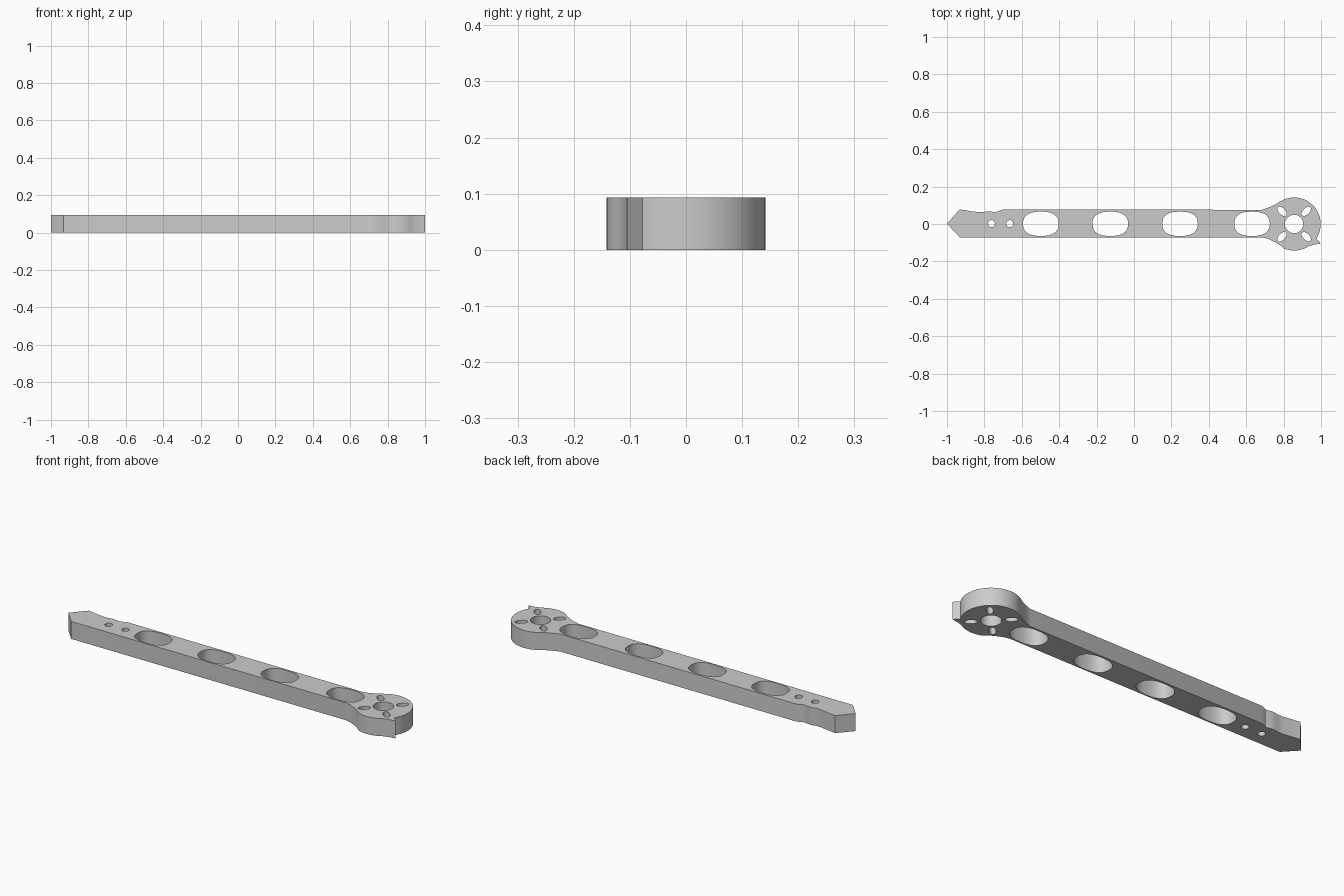
import bpy, bmesh
from math import cos, sin, radians, pi, copysign

if "Cube" in bpy.data.objects:
    bpy.data.objects.remove(bpy.data.objects["Cube"])

HEIGHT = 0.093
HEAD = (0.856, 0.0)


def arc(a0, a1, n, r=0.142):
    """Points along the round motor-mount head."""
    return [(HEAD[0] + r * cos(radians(a0 + (a1 - a0) * i / n)),
             HEAD[1] + r * sin(radians(a0 + (a1 - a0) * i / n))) for i in range(n + 1)]


def oval(cx, cy, rx, ry, turn=0.0, power=2.0, n=40):
    """Closed (super)ellipse outline, turned by an angle."""
    pts = []
    for i in range(n):
        t = 2 * pi * i / n
        x = rx * copysign(abs(cos(t)) ** (2 / power), cos(t))
        y = ry * copysign(abs(sin(t)) ** (2 / power), sin(t))
        pts.append((cx + x * cos(turn) - y * sin(turn), cy + x * sin(turn) + y * cos(turn)))
    return pts


# Outer outline: pointed root, notched top edge, flared head with a spur
outline = [(-1, 0.002), (-0.932, 0.078), (-0.835, 0.063), (-0.81, 0.063), (-0.785, 0.068),
           (-0.765, 0.067), (-0.74, 0.062), (-0.705, 0.077),
           (0.685, 0.076), (0.715, 0.086), (0.755, 0.104), (0.78, 0.12)]
outline += arc(113, -33, 24)
outline += [(1.0, -0.105), (0.962, -0.11)]
outline += arc(-57, -113, 9)
outline += [(0.78, -0.113), (0.755, -0.097), (0.715, -0.079), (0.685, -0.071), (-0.932, -0.071)]

loops = [outline]
# Lightening holes along the arm
loops += [oval(x, 0.001, 0.095, 0.065, power=2.5) for x in (-0.498, -0.127, 0.246, 0.631)]
# Root screw holes
loops += [oval(x, 0.002, 0.018, 0.019, n=24) for x in (-0.762, -0.664)]
# Shaft hole and four radial slots
loops.append(oval(*HEAD, 0.049, 0.049))
for sx in (-1, 1):
    for sy in (-1, 1):
        loops.append(oval(HEAD[0] + sx * 0.065, sy * 0.068, 0.031, 0.017,
                          turn=sx * sy * pi / 4, n=24))

# Filled flat curve extruded to the plate thickness
curve = bpy.data.curves.new("arm_profile", 'CURVE')
curve.dimensions = '2D'
curve.fill_mode = 'BOTH'
curve.extrude = HEIGHT / 2
for pts in loops:
    s = curve.splines.new('POLY')
    s.points.add(len(pts) - 1)
    for p, (x, y) in zip(s.points, pts):
        p.co = (x, y, 0, 1)
    s.use_cyclic_u = True
arm = bpy.data.objects.new("drone_arm", curve)
bpy.context.collection.objects.link(arm)
bpy.context.view_layer.objects.active = arm
arm.select_set(True)
bpy.ops.object.convert(target='MESH')
arm = bpy.context.object

# Weld, orient and stand on the ground
bm = bmesh.new()
bm.from_mesh(arm.data)
bmesh.ops.remove_doubles(bm, verts=bm.verts, dist=1e-5)
bmesh.ops.recalc_face_normals(bm, faces=bm.faces)
bmesh.ops.translate(bm, verts=bm.verts, vec=(0, 0, HEIGHT / 2))
bm.to_mesh(arm.data)
bm.free()
bpy.ops.object.shade_smooth_by_angle(angle=radians(25))
